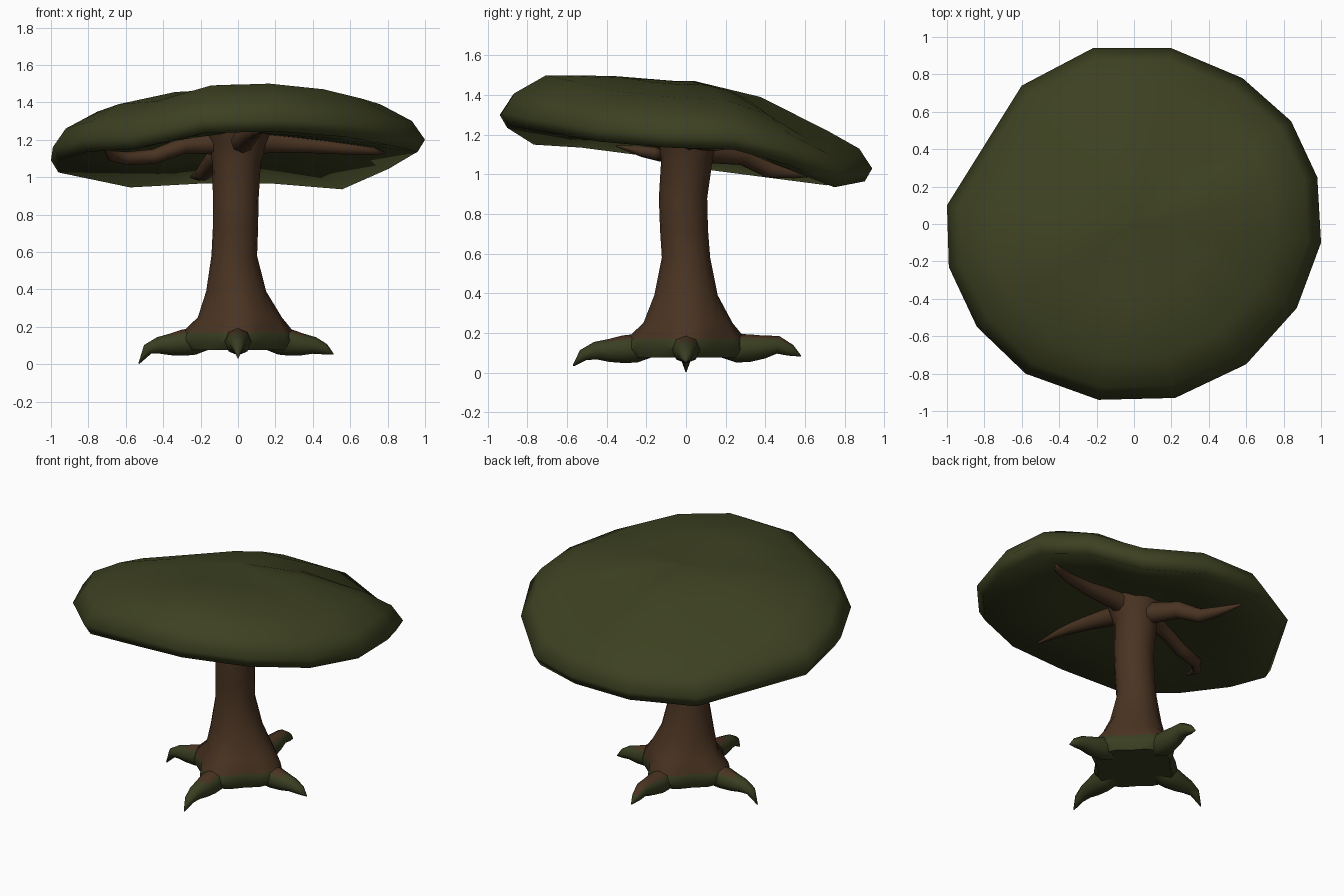
import bpy, bmesh, math
from mathutils import Vector

if "Cube" in bpy.data.objects:
    bpy.data.objects.remove(bpy.data.objects["Cube"])


def material(name, col):
    m = bpy.data.materials.new(name)
    m.diffuse_color = (*col, 1)
    m.use_nodes = True
    m.node_tree.nodes["Principled BSDF"].inputs["Base Color"].default_value = m.diffuse_color
    return m


LEAF = material("leaf green", (0.046, 0.052, 0.015))
BARK = material("bark brown", (0.068, 0.034, 0.016))
MOSS = material("moss green", (0.041, 0.048, 0.015))


def loft(name, rings, mats, rule=None, angle=50):
    """Skin a stack of equal-length rings and cap both ends."""
    bm = bmesh.new()
    vs = [[bm.verts.new(p) for p in r] for r in rings]
    n = len(rings[0])
    for a, b in zip(vs, vs[1:]):
        for i in range(n):
            j = (i + 1) % n
            bm.faces.new((a[i], a[j], b[j], b[i]))
    for ring in (vs[0], vs[-1]):
        c = bm.verts.new(sum((v.co for v in ring), Vector()) / n)
        for i in range(n):
            bm.faces.new((ring[i], ring[(i + 1) % n], c))
    bmesh.ops.recalc_face_normals(bm, faces=bm.faces)
    if rule:
        for f in bm.faces:
            f.material_index = rule(f)
    me = bpy.data.meshes.new(name)
    bm.to_mesh(me)
    bm.free()
    for m in mats:
        me.materials.append(m)
    ob = bpy.data.objects.new(name, me)
    bpy.context.collection.objects.link(ob)
    bpy.ops.object.select_all(action='DESELECT')
    ob.select_set(True)
    bpy.context.view_layer.objects.active = ob
    bpy.ops.object.shade_smooth_by_angle(angle=math.radians(angle))
    return ob


def tube_rings(path, sides=8):
    """Round rings along a path of (x, y, z, radius)."""
    pts = [Vector(p[:3]) for p in path]
    rings = []
    for k, p in enumerate(pts):
        t = (pts[min(k + 1, len(pts) - 1)] - pts[max(k - 1, 0)]).normalized()
        s = t.cross(Vector((0, 0, 1))).normalized()
        u = s.cross(t)
        rings.append([p + path[k][3] * (s * math.cos(a) + u * math.sin(a))
                      for a in (2 * math.pi * i / sides for i in range(sides))])
    return rings


def mossy(f):
    return 1 if f.calc_center_median().z < 0.155 else 0


# Canopy: a tilted, many-sided dome with a hollow underside
rim = [(.22, -.93, 1.31), (.60, -.75, 1.28), (.87, -.45, 1.23), (1.0, -.1, 1.20),
       (.98, .25, 1.19), (.84, .55, 1.11), (.58, .78, 1.0), (.20, .94, 1.03),
       (-.22, .94, 1.03), (-.60, .74, 1.01), (-1.0, .10, 1.09), (-.99, -.23, 1.16),
       (-.84, -.55, 1.20), (-.58, -.80, 1.215), (-.19, -.94, 1.30)]
layers = [(.03, lambda z: 1.24), (.5, lambda z: 1.17 + .6 * (z - 1.16)),
          (.96, lambda z: z - .065), (1, lambda z: z), (.93, lambda z: z + .1),
          (.76, lambda z: z + .19), (.4, lambda z: 1.44 + .38 * (z - 1.16)),
          (.05, lambda z: 1.47)]
loft("canopy", [[(x * s, y * s, fz(z)) for x, y, z in rim] for s, fz in layers],
     [LEAF], None, 110)

# Trunk: rings of (z, centre x, centre y, radius, extra radius towards the roots)
prof = [(.075, 0, 0, .22, .05), (.12, 0, 0, .23, .09), (.17, 0, 0, .23, .07),
        (.25, .01, .01, .2, .025), (.39, -.01, 0, .16, 0), (.58, -.02, 0, .122, 0),
        (.72, -.014, -.01, .121, 0), (.88, -.012, -.015, .122, 0),
        (1.08, -.008, .005, .13, 0), (1.18, 0, .01, .16, 0), (1.27, 0, .01, .19, 0)]
N = 16
loft("trunk", [[(cx + (r + e * math.cos(2 * a) ** 2) * math.cos(a),
                 cy + (r + e * math.cos(2 * a) ** 2) * math.sin(a), z)
                for a in (2 * math.pi * i / N for i in range(N))]
               for z, cx, cy, r, e in prof], [BARK, MOSS], mossy)

# Roots: one on each side (name, angle, length, rise, tip height)
for name, deg, length, rise, tip in (("right", 0, .51, 0, .05), ("back", 90, .58, .04, .08),
                                     ("left", 180, .53, 0, 0.0), ("front", 270, .57, .01, .03)):
    c, s = math.cos(math.radians(deg)), math.sin(math.radians(deg))
    prof = [(.3, .14, .06), (.45, .122, .072), (.55, .115 + rise * .2, .07),
            (.68, .105 + rise * .6, .058), (.8, .1 + rise, .045),
            (.91, .08 + rise * .8, .03), (1.0, tip + .003, .003)]
    loft(name + "_root", tube_rings([(c * d * length, s * d * length, z, r)
                                     for d, z, r in prof]), [BARK, MOSS], mossy, 80)

# Branches holding the canopy
branches = {
    "left_branch": [(0, 0, 1.17, .08), (-.15, -.02, 1.18, .058), (-.29, -.06, 1.17, .044),
                    (-.45, -.09, 1.11, .04), (-.6, -.13, 1.1, .036),
                    (-.68, -.22, 1.115, .028), (-.71, -.35, 1.145, .006)],
    "right_branch": [(0, 0, 1.18, .09), (.16, .02, 1.19, .062), (.4, .04, 1.17, .042),
                     (.6, .09, 1.15, .03), (.72, .14, 1.14, .022), (.78, .19, 1.13, .006)],
    "back_branch": [(0, 0, 1.14, .08), (-.05, .15, 1.12, .065), (-.12, .29, 1.1, .055),
                    (-.18, .42, 1.025, .044), (-.21, .55, 1.01, .03), (-.25, .72, 1.0, .006)],
    "front_branch": [(0, 0, 1.17, .08), (.03, -.16, 1.2, .06), (.07, -.38, 1.23, .045),
                     (.1, -.56, 1.245, .03), (.12, -.76, 1.245, .006)],
}
for name, path in branches.items():
    loft(name, tube_rings(path), [BARK], None, 80)
